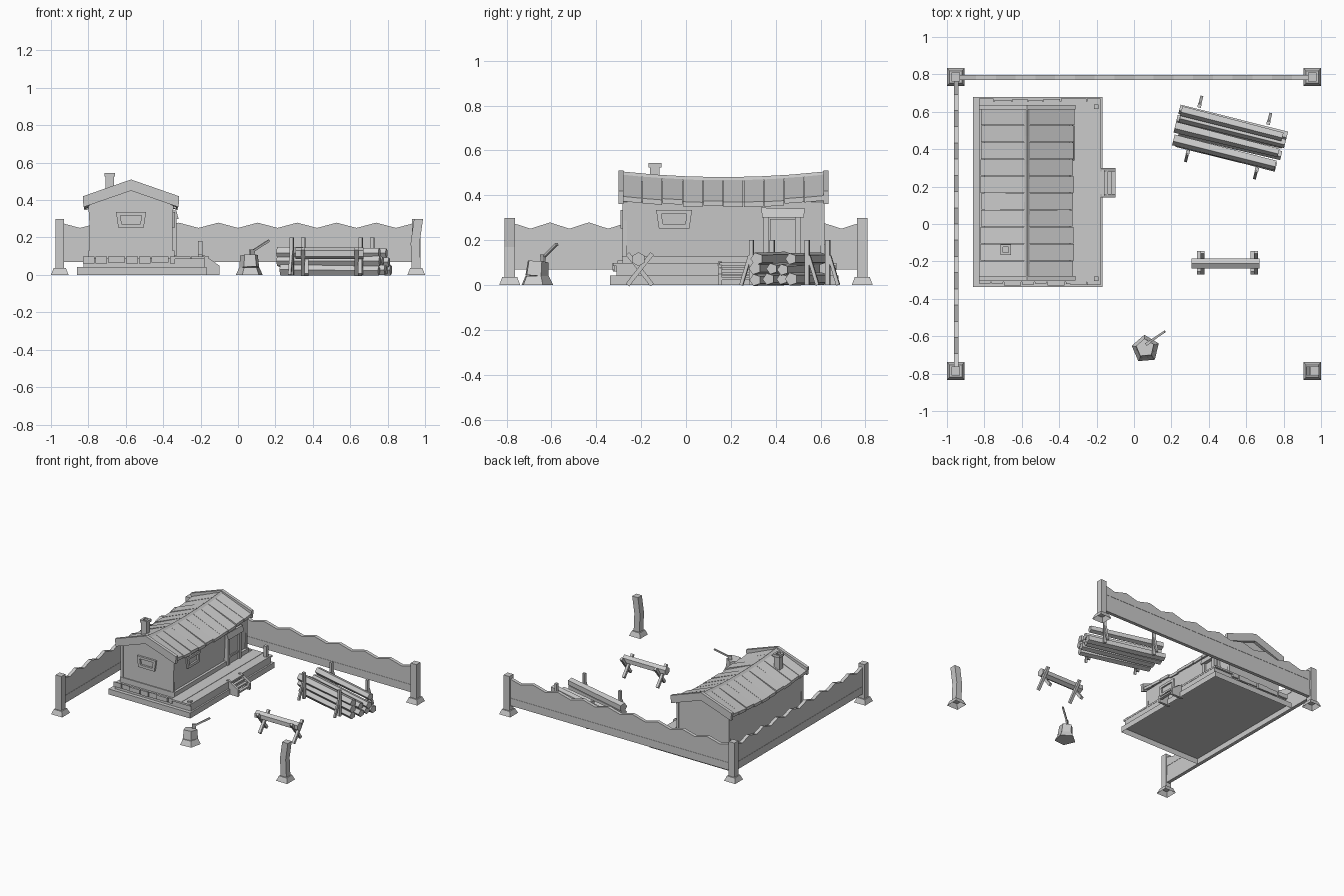
import bpy, bmesh, math, random
from mathutils import Vector, Matrix

random.seed(4)
if "Cube" in bpy.data.objects:
    bpy.data.objects.remove(bpy.data.objects["Cube"])

grey = bpy.data.materials.new("plain grey")
grey.use_nodes = True
grey.diffuse_color = (0.6, 0.6, 0.6, 1)
grey.node_tree.nodes["Principled BSDF"].inputs["Base Color"].default_value = grey.diffuse_color


def loft(name, bottom, top, matrix=None, closed=True):
    """Solid between two matching point loops, optionally open below."""
    bm = bmesh.new()
    a = [bm.verts.new(p) for p in bottom]
    b = [bm.verts.new(p) for p in top]
    if closed:
        bm.faces.new(a)
    bm.faces.new(b)
    for i in range(len(a)):
        j = (i + 1) % len(a)
        bm.faces.new((a[i], a[j], b[j], b[i]))
    bmesh.ops.recalc_face_normals(bm, faces=bm.faces)
    if matrix:
        bm.transform(matrix)
    me = bpy.data.meshes.new(name)
    bm.to_mesh(me)
    bm.free()
    me.materials.append(grey)
    bpy.context.collection.objects.link(bpy.data.objects.new(name, me))


def rect(x0, x1, y0, y1, z):
    return [(x0, y0, z), (x1, y0, z), (x1, y1, z), (x0, y1, z)]


def box(name, x0, x1, y0, y1, z0, z1, closed=True):
    loft(name, rect(x0, x1, y0, y1, z0), rect(x0, x1, y0, y1, z1), closed=closed)


def along_y(name, profile, y0, y1):
    loft(name, [(x, y0, z) for x, z in profile], [(x, y1, z) for x, z in profile])


def bar(name, p, q, r0, r1=None, sides=4, matrix=None):
    """Straight bar or log from p to q."""
    p, q = Vector(p), Vector(q)
    rot = (q - p).to_track_quat('Z', 'Y')
    rings = []
    for c, r in ((p, r0), (q, r1 or r0)):
        rings.append([c + rot @ Vector((r * math.cos(t), r * math.sin(t), 0))
                      for t in [(k + 0.5) * math.tau / sides for k in range(sides)]])
    loft(name, rings[0], rings[1], matrix)


# Stone foundation, hollow underneath, with sill and porch
RIDGE = -0.572
box("foundation_slab", -0.86, -0.168, -0.338, 0.68, 0, 0.042, closed=False)
box("foundation_core", -0.825, -0.18, -0.31, 0.655, 0.042, 0.09, closed=False)
box("house_sill", -0.80, -0.34, -0.285, 0.62, 0.09, 0.13, closed=False)


def stones(side, fixed, start, end):
    t = start
    while t < end - 0.02:
        n = min(t + random.uniform(0.06, 0.1), end)
        lo, hi = sorted((fixed, fixed + side * random.uniform(0.008, 0.02)))
        box("foundation_stone", t, n - 0.006, lo, hi, random.uniform(0.058, 0.068), 0.098)
        t = n


stones(-1, -0.31, -0.83, -0.33)
stones(1, 0.655, -0.83, -0.33)
for x0, x1 in ((-0.34, -0.253), (-0.25, -0.178)):
    box("porch_board", x0, x1, -0.325, 0.67, 0.085, 0.098)
box("porch_post", -0.215, -0.19, 0.615, 0.64, 0.098, 0.18)
box("porch_post_stub", -0.215, -0.19, -0.305, -0.28, 0.098, 0.11)

# Porch steps
for y in (0.142, 0.282):
    along_y("step_side", [(-0.195, 0), (-0.1, 0), (-0.1, 0.05), (-0.18, 0.105), (-0.195, 0.105)], y, y + 0.018)
for i in range(4):
    x = -0.18 + i * 0.02
    z = 0.1 - i * 0.022
    box("step_tread", x, x + 0.022, 0.15, 0.29, z - 0.012, z)

# House walls, slightly flared upward
walls = [(-0.785, 0.12), (-0.36, 0.12), (-0.345, 0.37), (RIDGE, 0.461), (-0.8, 0.37)]
along_y("house_walls", walls, -0.278, 0.612)
for y in (-0.283, 0.597):
    for x in (-0.795, -0.37):
        box("corner_post", x, x + 0.02, y, y + 0.02, 0.1, 0.37)


# Sagging plank roof
def sag(y):
    return 0.027 * (1 - ((y - 0.167) / 0.47) ** 2)


PLANKS = 10
for side in (-1, 1):
    for i in range(PLANKS):
        y0 = -0.285 + i * 0.905 / PLANKS
        y1 = y0 + 0.905 / PLANKS - 0.003
        reach = side * random.uniform(0.243, 0.255)
        lift = random.uniform(-0.006, 0.004)
        pts = [(RIDGE, y0, 0.5), (RIDGE, y1, 0.5),
               (RIDGE + reach, y1, 0.4 + lift), (RIDGE + reach, y0, 0.4 + lift)]
        top = [(x, y, z - sag(y)) for x, y, z in pts]
        loft("roof_plank", [(x, y, z - 0.022) for x, y, z in top], top)
    # Gable boards
    for y in (-0.302, 0.612):
        e = RIDGE + side * 0.258
        f = RIDGE + side * 0.254
        along_y("gable_board", [(RIDGE, 0.51), (e, 0.42), (f, 0.362), (RIDGE, 0.45)], y, y + 0.024)
for i in range(6):
    y0, y1 = (-0.285 + k * 0.905 / 6 for k in (i, i + 1))
    cap = [(-0.016, 0.492), (0, 0.508), (0.016, 0.492)]
    loft("ridge_cap", [(RIDGE + x, y0, z - sag(y0)) for x, z in cap],
         [(RIDGE + x, y1, z - sag(y1)) for x, z in cap])

# Chimney with an open rim
box("chimney", -0.708, -0.662, -0.16, -0.118, 0.4, 0.526)
for a, b in ((0, 0.014), (0.043, 0.057)):
    box("chimney_rim", -0.714 + a, -0.714 + b, -0.167, -0.11, 0.525, 0.545)
    box("chimney_rim", -0.7, -0.671, -0.167 + a, -0.167 + b, 0.525, 0.545)


# Windows with four frame bars
def window(place):
    outer = [(-0.068, 0.252), (0.068, 0.252), (0.08, 0.335), (-0.08, 0.335)]
    inner = [(-0.05, 0.272), (0.05, 0.272), (0.056, 0.317), (-0.056, 0.317)]
    for i in range(4):
        j = (i + 1) % 4
        quad = (outer[i], outer[j], inner[j], inner[i])
        loft("window_frame", [place(u, z, -0.01) for u, z in quad], [place(u, z, 0.015) for u, z in quad])


window(lambda u, z, d: (RIDGE + u, -0.278 - d, z))
window(lambda u, z, d: (-0.352 + d, -0.053 + u, z))

# Door and awning
box("door", -0.365, -0.338, 0.375, 0.485, 0.1, 0.295)
for y in (0.345, 0.487):
    box("door_jamb", -0.365, -0.328, y, y + 0.026, 0.1, 0.31)
box("door_brace", -0.345, -0.332, 0.38, 0.48, 0.15, 0.165)
loft("door_awning", rect(-0.36, -0.318, 0.34, 0.525, 0.3),
     [(-0.36, 0.335, 0.345), (-0.33, 0.335, 0.345), (-0.33, 0.53, 0.34), (-0.36, 0.53, 0.34)])

# Fence panels with a wavy top
WAVES = 9


def fence(name, length, matrix):
    n = WAVES * 4
    crest = [(length * i / n, 0.265 + 0.014 * math.cos(math.tau * i / 4)) for i in range(n + 1)]
    strips = [([(0, 0.128), (length, 0.128)], 0.07, 0.013),
              ([(0, 0.2), (length, 0.2)], 0.128, 0.011),
              (crest, 0.2, 0.013)]
    for line, z0, half in strips:
        prof = [(0, z0), (length, z0)] + line[::-1]
        loft(name, [(x, -half, z) for x, z in prof], [(x, half, z) for x, z in prof], matrix)


fence("back_fence", 1.9, Matrix.Translation((-0.95, 0.784, 0)))
fence("side_fence", 1.56, Matrix.Translation((-0.95, -0.78, 0)) @ Matrix.Rotation(math.pi / 2, 4, 'Z'))

# Fence posts on hollow stone feet
for x, y, lean in ((-0.953, 0.786, 0), (0.953, 0.786, 0), (-0.953, -0.786, 0), (0.953, -0.786, 0.012)):
    loft("post_foot", rect(x - 0.047, x + 0.047, y - 0.047, y + 0.047, 0),
         rect(x - 0.033, x + 0.033, y - 0.033, y + 0.033, 0.036), closed=False)
    r = 0.024
    mid = rect(x - r - lean / 2, x + r - lean / 2, y - r, y + r, 0.17)
    loft("fence_post", rect(x - r, x + r, y - r, y + r, 0.036), mid)
    loft("fence_post", mid, rect(x - r + lean, x + r + lean, y - r, y + r, 0.298))

# Sawhorse
bar("sawhorse_log", (0.308, -0.212, 0.115), (0.671, -0.212, 0.115), 0.031, sides=6)
for x in (0.357, 0.643):
    for s in (-1, 1):
        bar("sawhorse_leg", (x + s * 0.009, -0.206 - s * 0.055, 0), (x + s * 0.009, -0.206 + s * 0.055, 0.14), 0.014)

# Chopping stump with axe
stump = Matrix.Translation((0.062, -0.668, 0)) @ Matrix.Rotation(0.4, 4, 'Z')
bar("stump_foot", (0, 0, 0), (0, 0, 0.04), 0.076, 0.056, 5, stump)
bar("stump", (0, 0, 0.04), (0, 0.006, 0.105), 0.056, 0.05, 5, stump)
bar("axe_handle", (0.065, -0.642, 0.118), (0.165, -0.575, 0.183), 0.008)
axe = Matrix.Translation((0.075, -0.637, 0.122)) @ Matrix.Rotation(math.radians(34), 4, 'Z')
blade = [(-0.008, 0.014), (0.008, 0.014), (0.002, -0.025), (-0.002, -0.025)]
loft("axe_head", [(-0.014, y, z) for y, z in blade], [(0.014, y, z) for y, z in blade], axe)

# Loosely stacked logs between stakes
pile = Matrix.Translation((0.513, 0.46, 0)) @ Matrix.Rotation(math.radians(-14), 4, 'Z')
rows = ((0.028, (-0.085, -0.028, 0.03, 0.086)),
        (0.074, (-0.082, -0.012, 0.045)),
        (0.118, (-0.08, 0.08)))
for z, spots in rows:
    for v in spots:
        a, b = random.uniform(-0.02, 0.015), random.uniform(-0.015, 0.015)
        bar("log", (-0.285 + a, v, z), (0.285 + b, v + random.uniform(-0.008, 0.008), z - random.uniform(0, 0.006)),
            random.uniform(0.028, 0.033), random.uniform(0.025, 0.03), 5, pile)
for u in (-0.2, 0.18):
    for s in (-1, 1):
        bar("log_stake", (u, s * 0.128, 0), (u, s * 0.128, 0.2), 0.014, matrix=pile)
        bar("stake_brace", (u, s * 0.175, 0), (u, s * 0.135, 0.13), 0.011, matrix=pile)
